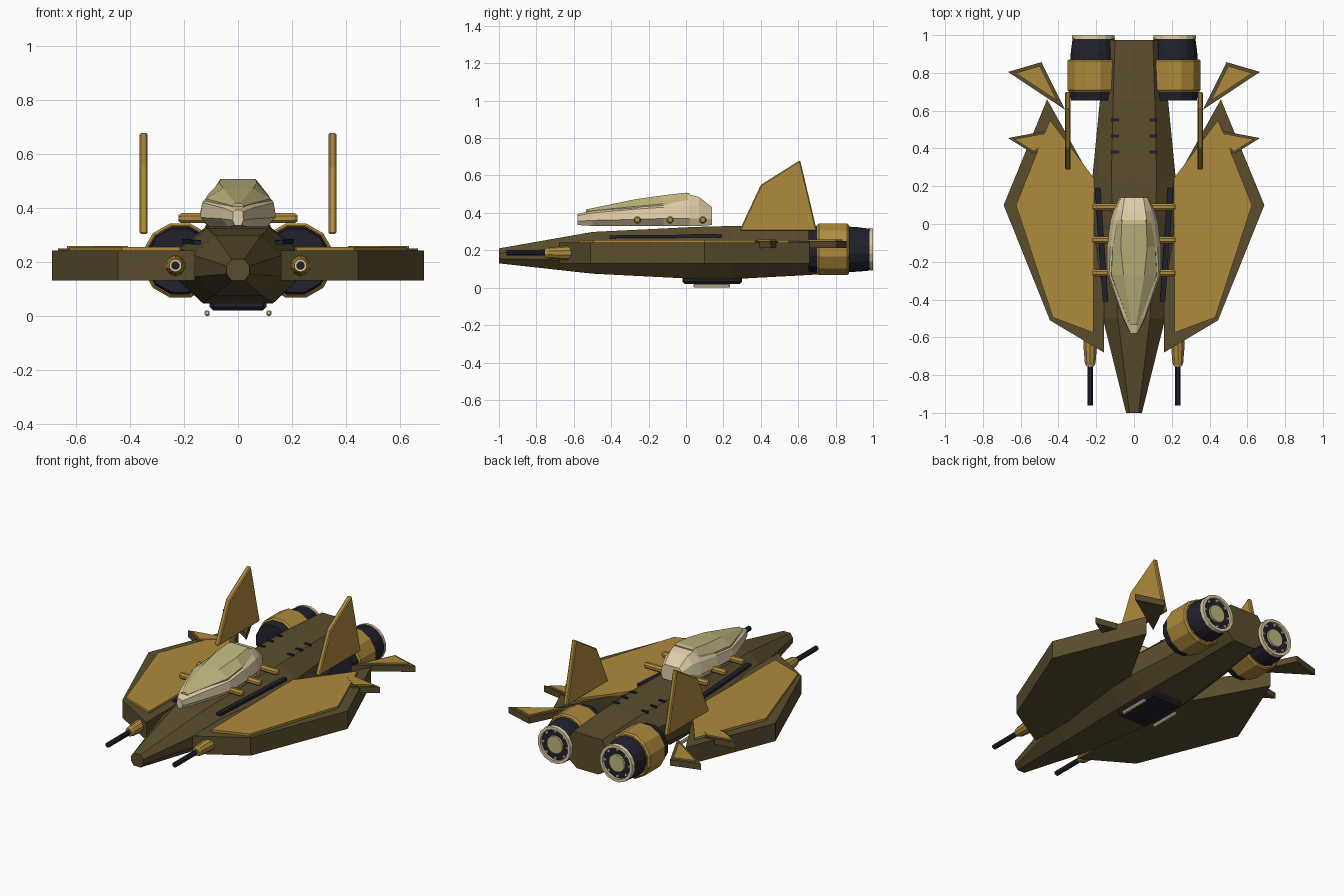
import bpy, bmesh, math
from mathutils import Vector, Matrix

if "Cube" in bpy.data.objects:
    bpy.data.objects.remove(bpy.data.objects["Cube"])


def material(name, rgb):
    m = bpy.data.materials.new(name)
    m.diffuse_color = (*rgb, 1)
    m.use_nodes = True
    m.node_tree.nodes["Principled BSDF"].inputs["Base Color"].default_value = m.diffuse_color
    return m


BROWN = material("olive_brown", (0.105, 0.075, 0.027))
GOLD = material("gold", (0.43, 0.26, 0.045))
DARK = material("dark_navy", (0.015, 0.015, 0.026))
CREAM = material("cream", (0.74, 0.61, 0.39))
GLASS = material("khaki_glass", (0.52, 0.47, 0.21))


def finish(name, bm, mat, mirror=False, bevel=0.0):
    bmesh.ops.recalc_face_normals(bm, faces=bm.faces)
    me = bpy.data.meshes.new(name)
    bm.to_mesh(me)
    bm.free()
    me.materials.append(mat)
    ob = bpy.data.objects.new(name, me)
    bpy.context.collection.objects.link(ob)
    if bevel:
        b = ob.modifiers.new("bevel", "BEVEL")
        b.width, b.segments = bevel, 1
    if mirror:
        ob.modifiers.new("mirror", "MIRROR")
    return ob


def loft(name, rings, mat, mirror=False, bevel=0.0, closed=False):
    """Skin a list of equal-length point rings; closed joins last ring to first."""
    bm = bmesh.new()
    vs = [[bm.verts.new(p) for p in r] for r in rings]
    n = len(vs[0])
    pairs = list(zip(vs, vs[1:])) + ([(vs[-1], vs[0])] if closed else [])
    for a, b in pairs:
        for i in range(n):
            bm.faces.new((a[i], a[(i + 1) % n], b[(i + 1) % n], b[i]))
    if not closed:
        bm.faces.new(vs[0])
        bm.faces.new(vs[-1])
    return finish(name, bm, mat, mirror, bevel)


def slab(name, outline, z0, z1, mat, mirror=True, bevel=0.0):
    return loft(name, [[(x, y, z) for x, y in outline] for z in (z0, z1)],
                mat, mirror, bevel)


def box(name, lo, hi, mat, mirror=False, bevel=0.0):
    return slab(name, [(lo[0], lo[1]), (hi[0], lo[1]), (hi[0], hi[1]), (lo[0], hi[1])],
                lo[2], hi[2], mat, mirror, bevel)


def turned(name, x, z, profile, mat, sides=12, closed=False):
    """Turned part along y from (y, radius) pairs, mirrored to both sides."""
    rings = []
    for y, r in profile:
        angs = [2 * math.pi * (i + 0.5) / sides for i in range(sides)]
        rings.append([(x + r * math.cos(a), y, z + r * math.sin(a)) for a in angs])
    return loft(name, rings, mat, True, closed=closed)


def section(y, half):
    """Symmetric ring in the xz plane from the right-hand points, bottom to top."""
    return [(x, y, z) for x, z in half] + [(-x, y, z) for x, z in reversed(half)]


def inset(pts, d):
    """Shrink a convex outline by moving each edge inward by d."""
    p = [Vector(q) for q in pts]
    n = len(p)
    area = sum(p[i].x * p[(i + 1) % n].y - p[(i + 1) % n].x * p[i].y for i in range(n))
    s = 1 if area > 0 else -1
    out = []
    for i in range(n):
        e1 = (p[i] - p[i - 1]).normalized()
        e2 = (p[(i + 1) % n] - p[i]).normalized()
        n1 = Vector((-e1.y, e1.x)) * s
        n2 = Vector((-e2.y, e2.x)) * s
        out.append(tuple(p[i] + (n1 + n2) * d / (1 + n1.dot(n2))))
    return out


# Fuselage: y, half width, top half width, bottom half width, four heights
HULL = [(-1.0, 0.042, 0.024, 0.024, 0.13, 0.155, 0.185, 0.21),
        (-0.5, 0.165, 0.085, 0.09, 0.075, 0.145, 0.225, 0.298),
        (0.05, 0.215, 0.115, 0.13, 0.047, 0.13, 0.25, 0.325),
        (0.25, 0.22, 0.12, 0.13, 0.046, 0.13, 0.25, 0.33),
        (0.66, 0.18, 0.11, 0.10, 0.068, 0.14, 0.25, 0.33),
        (0.975, 0.15, 0.10, 0.075, 0.09, 0.15, 0.24, 0.315)]
loft("fuselage", [section(y, [(b, z0), (w, z1), (w, z2), (t, z3)])
                  for y, w, t, b, z0, z1, z2, z3 in HULL], BROWN)

# Wings with raised gold panels
slab("wing", [(0.16, -0.68), (0.445, -0.51), (0.69, 0.1), (0.46, 0.66),
              (0.22, 0.23), (0.16, 0.12)], 0.13, 0.242, BROWN)
slab("wing_panel", [(0.215, -0.575), (0.43, -0.495), (0.625, 0.1), (0.445, 0.55),
                    (0.21, 0.24)], 0.24, 0.256, GOLD)

# Small winglets and rear winglets: brown slab with gold top
for name, tri, d in (("wing_tip_fin", [(0.42, 0.45), (0.53, 0.37), (0.667, 0.455), (0.48, 0.49)], 0.012),
                     ("rear_fin", [(0.365, 0.605), (0.667, 0.805), (0.49, 0.857)], 0.017)):
    slab(name, tri, 0.212, 0.25, BROWN)
    slab(name + "_panel", inset(tri, d), 0.249, 0.258, GOLD)

# Upright tail fins
TAIL = [(0.285, 0.303), (0.40, 0.55), (0.61, 0.682), (0.70, 0.303)]
loft("tail_fin", [[(x, y, z) for y, z in TAIL] for x in (0.335, 0.365)],
     GOLD, True, 0.006)

# Engines
EX, EZ = 0.215, 0.205
turned("engine_intake", EX, EZ, [(0.655, 0.122), (0.71, 0.132)], DARK)
turned("engine_band", EX, EZ, [(0.70, 0.134), (0.71, 0.143), (0.862, 0.143), (0.872, 0.134)], GOLD)
turned("engine_exhaust", EX, EZ, [(0.86, 0.124), (0.91, 0.122), (0.984, 0.112)], DARK, 16)
turned("exhaust_rim", EX, EZ, [(0.98, 0.096), (0.98, 0.116), (1.0, 0.114), (1.0, 0.096)],
       CREAM, 16, True)
turned("exhaust_core", EX, EZ, [(0.98, 0.056), (0.995, 0.054)], GLASS, 16)
for i in range(8):
    a = math.pi * i / 4
    turned("exhaust_stud", EX + 0.084 * math.cos(a), EZ + 0.084 * math.sin(a),
           [(0.98, 0.009), (0.992, 0.009)], CREAM, 6)

# Cannons
turned("cannon_mount", 0.232, 0.186, [(-0.75, 0.024), (-0.735, 0.03), (-0.64, 0.038),
                                      (-0.56, 0.038)], GOLD, 10)
turned("cannon_barrel", 0.232, 0.186, [(-0.96, 0.016), (-0.74, 0.016)], DARK, 8)
turned("cannon_collar", 0.232, 0.186, [(-0.754, 0.022), (-0.748, 0.022)], CREAM, 8)

# Cockpit shell: y, widths and heights of bottom, belt, shoulder, roof
SHELL = [(-0.58, (0.012, 0.335), (0.02, 0.355), (0.018, 0.385), (0.01, 0.393)),
         (-0.50, (0.035, 0.33), (0.06, 0.36), (0.055, 0.40), (0.02, 0.415)),
         (-0.27, (0.105, 0.33), (0.142, 0.365), (0.132, 0.42), (0.06, 0.458)),
         (-0.12, (0.11, 0.33), (0.143, 0.37), (0.125, 0.43), (0.07, 0.48)),
         (0.02, (0.105, 0.33), (0.125, 0.37), (0.108, 0.44), (0.068, 0.497)),
         (0.07, (0.10, 0.33), (0.11, 0.37), (0.095, 0.44), (0.06, 0.485)),
         (0.14, (0.065, 0.335), (0.075, 0.365), (0.07, 0.41), (0.05, 0.43))]
loft("cockpit_shell", [section(y, h) for y, *h in SHELL], CREAM)

# Canopy glass sitting just proud of the shell
CANOPY = [(-0.535, (0.018, 0.40), (0.022, 0.408), (0.01, 0.418)),
          (-0.27, (0.122, 0.42), (0.12, 0.435), (0.055, 0.473)),
          (-0.12, (0.115, 0.43), (0.113, 0.448), (0.07, 0.494)),
          (0.0, (0.095, 0.44), (0.09, 0.47), (0.065, 0.508)),
          (0.022, (0.09, 0.45), (0.082, 0.475), (0.06, 0.503))]
loft("canopy", [section(y, h) for y, *h in CANOPY], GLASS)

# Cross pins under the cockpit
for y in (-0.26, -0.085, 0.09):
    rings = []
    for x, r in ((-0.22, 0.013), (-0.21, 0.02), (0.21, 0.02), (0.22, 0.013)):
        angs = [math.pi * (i + 0.5) / 4 for i in range(8)]
        rings.append([(x, y + r * math.cos(a), 0.362 + r * math.sin(a)) for a in angs])
    loft("cockpit_pin", rings, GOLD)

# Long side slits along the shoulder of the fuselage
loft("side_slit", [[(x + dx, y, z + dz) for dx, dz in
                    ((-0.02, -0.008), (0.008, -0.008), (0.008, 0.008), (-0.02, 0.008))]
                   for x, y, z in ((0.158, -0.41, 0.272), (0.199, 0.19, 0.277))], DARK, True)

# Roof vents
for y in (0.38, 0.465, 0.55):
    box("roof_vent", (0.08, y - 0.008, 0.315), (0.12, y + 0.008, 0.336), DARK, True)

# Belly hatch with skids
box("belly_hatch", (-0.105, -0.02, 0.02), (0.105, 0.30, 0.06), DARK, bevel=0.012)
box("belly_skid", (0.105, 0.04, 0.0), (0.124, 0.235, 0.02), CREAM, True, 0.005)
